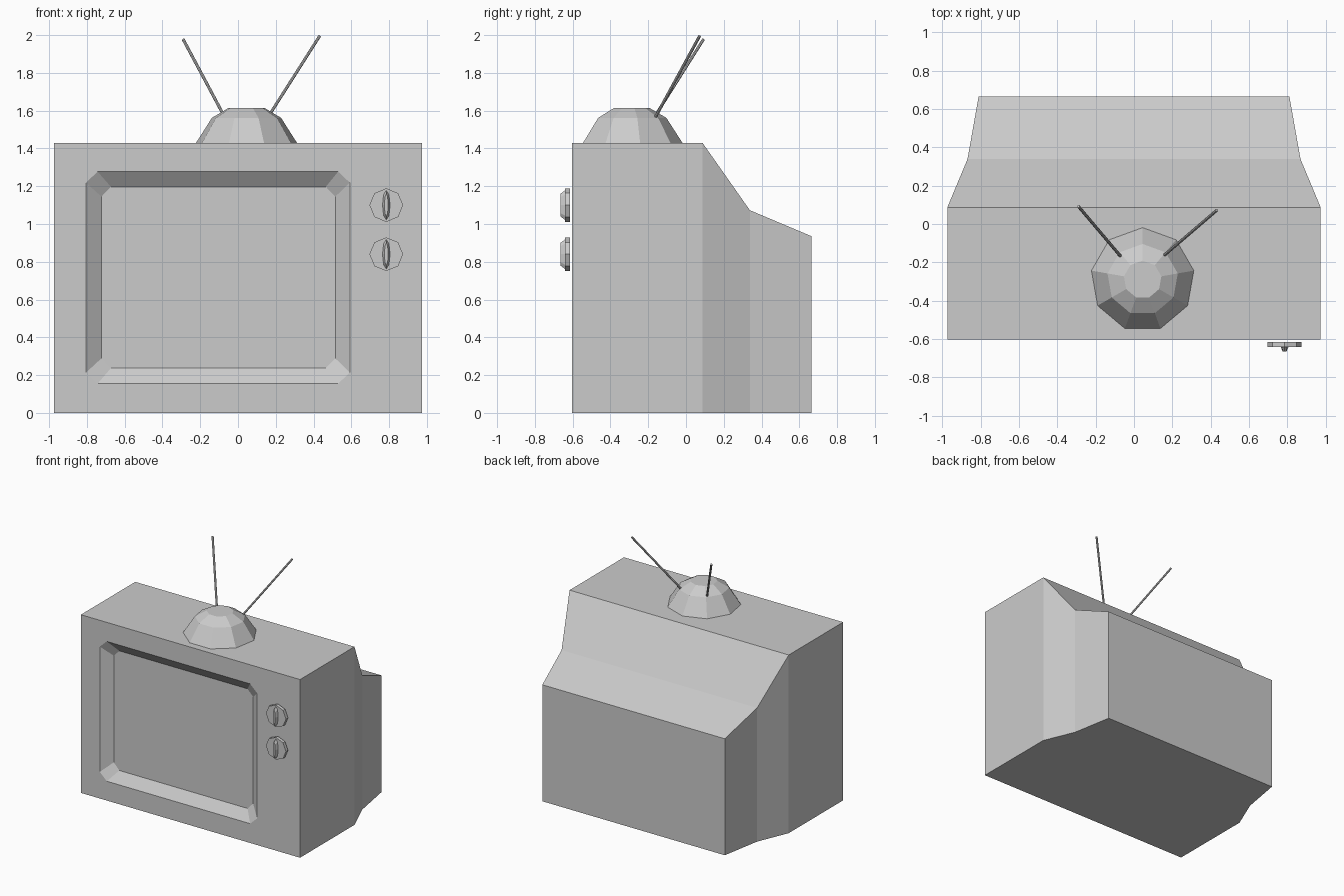
import bpy, bmesh, math
from mathutils import Vector

cube = bpy.data.objects.get("Cube")
if cube:
    bpy.data.objects.remove(cube, do_unlink=True)

grey = bpy.data.materials.new("plain grey")
grey.use_nodes = True
colour = (0.6, 0.6, 0.6, 1)
grey.diffuse_color = colour
grey.node_tree.nodes["Principled BSDF"].inputs["Base Color"].default_value = colour


def finish(name, bm):
    bmesh.ops.recalc_face_normals(bm, faces=bm.faces)
    mesh = bpy.data.meshes.new(name)
    bm.to_mesh(mesh)
    bm.free()
    mesh.materials.append(grey)
    obj = bpy.data.objects.new(name, mesh)
    bpy.context.collection.objects.link(obj)
    return obj


def ring(bm, points):
    return [bm.verts.new(p) for p in points]


def bridge(bm, a, b):
    n = len(a)
    for i in range(n):
        bm.faces.new((a[i], a[(i + 1) % n], b[(i + 1) % n], b[i]))


def loft(name, rings):
    """Closed solid through a list of equal-length rings."""
    bm = bmesh.new()
    loops = [ring(bm, r) for r in rings]
    for a, b in zip(loops, loops[1:]):
        bridge(bm, a, b)
    bm.faces.new(loops[0])
    bm.faces.new(loops[-1])
    return finish(name, bm)


def cut_corners(x0, x1, z0, z1, cx, cz, y):
    """Rectangle with chamfered corners, two points per corner."""
    return [(x0, y, z0 + cz), (x0 + cx, y, z0), (x1 - cx, y, z0), (x1, y, z0 + cz),
            (x1, y, z1 - cz), (x1 - cx, y, z1), (x0 + cx, y, z1), (x0, y, z1 - cz)]


# Cabinet: box front narrowing to the tube housing at the back
FRONT = -0.603
bm = bmesh.new()
sections = [(FRONT, 0.973, 1.43), (0.087, 0.973, 1.43), (0.338, 0.868, 1.073), (0.665, 0.81, 0.935)]
loops = [ring(bm, [(-w, y, 0), (w, y, 0), (w, y, h), (-w, y, h)]) for y, w, h in sections]
for a, b in zip(loops, loops[1:]):
    bridge(bm, a, b)
bm.faces.new(loops[-1])

# Recessed screen with chamfered corners in the front face
outer = ring(bm, cut_corners(-0.805, 0.592, 0.155, 1.277, 0.062, 0.058, FRONT))
inner = ring(bm, cut_corners(-0.723, 0.515, 0.237, 1.197, 0.05, 0.052, FRONT + 0.06))
bridge(bm, outer, inner)
bm.faces.new(inner)
rect = loops[0]
for k in range(4):
    n = (k + 1) % 4
    bm.faces.new((rect[k], rect[n], outer[2 * n], outer[2 * k + 1]))
    bm.faces.new((rect[k], outer[2 * k + 1], outer[2 * k]))
finish("cabinet", bm)


# Dials: octagonal plate with a lens-shaped grip
def disc(cx, cz, rx, rz, y, sides=8):
    steps = [2 * math.pi * i / sides for i in range(sides)]
    return [(cx + rx * math.sin(t), y, cz + rz * math.cos(t)) for t in steps]


for label, z in (("upper", 1.1), ("lower", 0.84)):
    x = 0.785
    loft(label + "_dial", [disc(x, z, 0.089, 0.089, -0.614), disc(x, z, 0.089, 0.089, -0.64)])
    loft(label + "_dial_grip", [disc(x, z, 0.021, 0.08, -0.638), disc(x, z, 0.01, 0.06, -0.665)])

# Antenna base: nine-sided faceted dome
DOME_X, DOME_Y = 0.045, -0.29
loft("antenna_base", [
    [(DOME_X + r * math.sin(2 * math.pi * i / 9), DOME_Y + r * math.cos(2 * math.pi * i / 9), z)
     for i in range(9)]
    for z, r in ((1.43, 0.271), (1.562, 0.186), (1.613, 0.099))])


# Antenna rods
def rod(name, start, end, radius):
    start, end = Vector(start), Vector(end)
    bm = bmesh.new()
    bmesh.ops.create_cone(bm, cap_ends=True, segments=8, radius1=radius, radius2=radius,
                          depth=(end - start).length)
    obj = finish(name, bm)
    obj.location = (start + end) / 2
    obj.rotation_euler = (end - start).to_track_quat("Z", "Y").to_euler()


rod("antenna_right", (-0.07, -0.168, 1.565), (-0.29, 0.092, 1.977), 0.008)
rod("antenna_left", (0.155, -0.165, 1.56), (0.432, 0.072, 1.995), 0.008)
